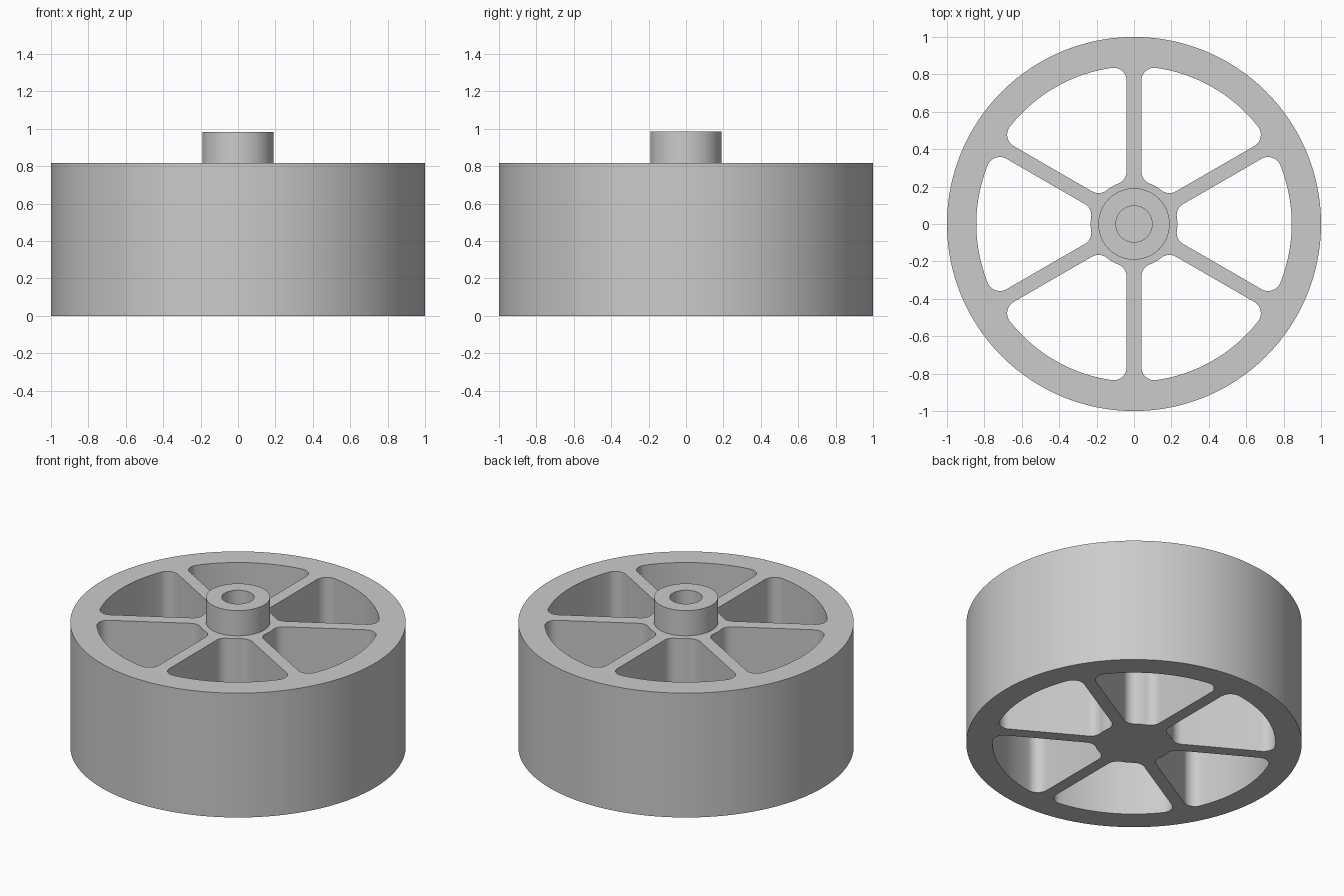
import bpy, bmesh
from math import sin, cos, asin, pi, radians
from mathutils import Vector, Matrix

if "Cube" in bpy.data.objects:
    bpy.data.objects.remove(bpy.data.objects["Cube"])

TOP, BOSS_TOP, BORE_FLOOR = 0.818, 0.984, 0.25
RIM_R, RIM_IN, HUB_OUT, BOSS_R, BORE_R = 1.0, 0.843, 0.232, 0.191, 0.097
SPOKES, SPOKE_HALF, FILLET = 6, 0.039, 0.07


def arc(cx, cy, r, a0, a1, n):
    return [Vector((cx + r * cos(a0 + (a1 - a0) * i / n),
                    cy + r * sin(a0 + (a1 - a0) * i / n))) for i in range(n + 1)]


def circle(r, n):
    return arc(0, 0, r, 0, 2 * pi, n)[:-1]


def pocket():
    """Rounded opening between two spokes, centred on the x axis."""
    half = pi / SPOKES
    off = SPOKE_HALF + FILLET
    ro, ri = RIM_IN - FILLET, HUB_OUT + FILLET
    ao, ai = half - asin(off / ro), half - asin(off / ri)
    upper = arc(0, 0, RIM_IN, 0, ao, 12)
    upper += arc(ro * cos(ao), ro * sin(ao), FILLET, ao, half + pi / 2, 10)[1:]
    upper += arc(ri * cos(ai), ri * sin(ai), FILLET, half + pi / 2, ai + pi, 10)
    upper += arc(0, 0, HUB_OUT, ai, 0, 4)[1:]
    # mirror across the x axis
    return upper + [Vector((p.x, -p.y)) for p in reversed(upper[1:-1])]


bm = bmesh.new()


def ring(points, z):
    vs = [bm.verts.new((p.x, p.y, z)) for p in points]
    return vs, [bm.edges.new((vs[i - 1], vs[i])) for i in range(len(vs))]


def bridge(a, b):
    for i in range(len(a)):
        bm.faces.new((a[i - 1], a[i], b[i], b[i - 1]))


# rim and pocket walls
outlines = [circle(RIM_R, 128)]
for k in range(SPOKES):
    rot = Matrix.Rotation(k * 2 * pi / SPOKES, 2)
    outlines.append([rot @ p for p in pocket()])
low_edges, top_edges = [], []
for pts in outlines:
    lo, le = ring(pts, 0)
    hi, he = ring(pts, TOP)
    bridge(lo, hi)
    low_edges += le
    top_edges += he

# hub boss with blind bore
boss_base, base_edges = ring(circle(BOSS_R, 64), TOP)
boss_top, _ = ring(circle(BOSS_R, 64), BOSS_TOP)
bore_top, _ = ring(circle(BORE_R, 64), BOSS_TOP)
bore_low, _ = ring(circle(BORE_R, 64), BORE_FLOOR)
for a, b in ((boss_base, boss_top), (boss_top, bore_top), (bore_top, bore_low)):
    bridge(a, b)
bm.faces.new(bore_low)

# flat spoke faces, top and bottom
for edges, z in ((low_edges, -1), (top_edges + base_edges, 1)):
    bmesh.ops.triangle_fill(bm, use_beauty=True, edges=edges, normal=(0, 0, z))
bmesh.ops.recalc_face_normals(bm, faces=bm.faces)

mesh = bpy.data.meshes.new("spoked_wheel")
bm.to_mesh(mesh)
bm.free()
wheel = bpy.data.objects.new("spoked_wheel", mesh)
bpy.context.collection.objects.link(wheel)
bpy.context.view_layer.objects.active = wheel
wheel.select_set(True)
bpy.ops.object.shade_smooth_by_angle(angle=radians(30))
